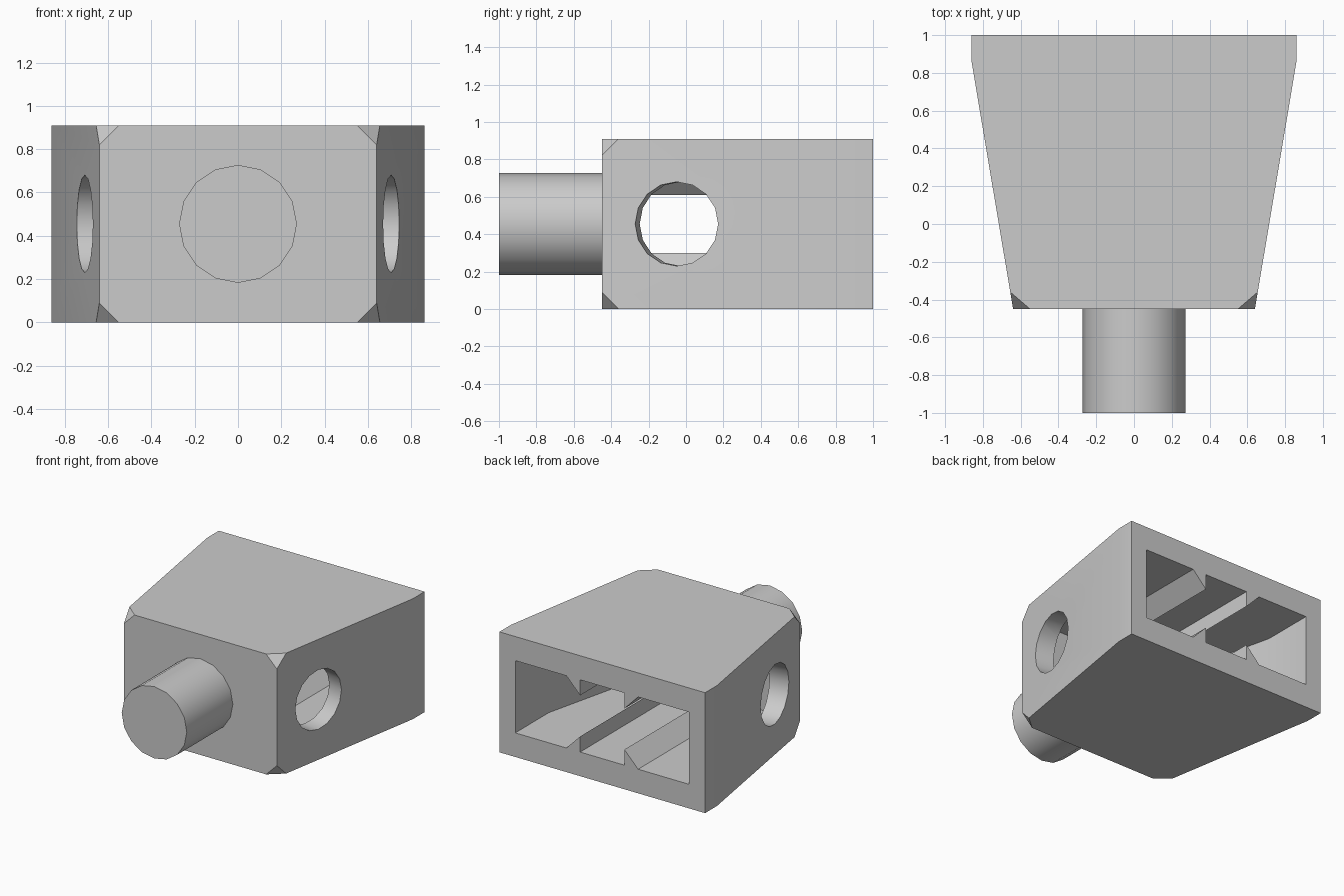
import bpy, bmesh, math
from mathutils import Vector

old = bpy.data.objects.get("Cube")
if old:
    bpy.data.objects.remove(old, do_unlink=True)

MID = 0.455                 # half the block height
TAPER = 0.22 / 1.31         # slope of the side walls
CHAMFER = 0.09

grey = bpy.data.materials.new("light_grey")
grey.use_nodes = True
grey.diffuse_color = (0.6, 0.6, 0.6, 1)
grey.node_tree.nodes["Principled BSDF"].inputs["Base Color"].default_value = (0.6, 0.6, 0.6, 1)


def finish(name, bm):
    bmesh.ops.recalc_face_normals(bm, faces=bm.faces)
    mesh = bpy.data.meshes.new(name)
    bm.to_mesh(mesh)
    bm.free()
    mesh.materials.append(grey)
    obj = bpy.data.objects.new(name, mesh)
    bpy.context.collection.objects.link(obj)
    return obj


def prism(name, outline, direction):
    """Extrude a flat outline along a direction."""
    bm = bmesh.new()
    face = bm.faces.new([bm.verts.new(p) for p in outline])
    extra = bmesh.ops.extrude_face_region(bm, geom=[face])["geom"]
    bmesh.ops.translate(bm, vec=Vector(direction),
                        verts=[v for v in extra if isinstance(v, bmesh.types.BMVert)])
    return finish(name, bm)


def cylinder(name, radius, start, axis):
    """Sixteen-sided cylinder from a start point along an axis."""
    axis = Vector(axis)
    up = Vector((0, 0, 1))
    side = axis.normalized().cross(up)
    ring = [Vector(start) + radius * (math.cos(a) * side + math.sin(a) * up)
            for a in (i * math.tau / 16 for i in range(16))]
    return prism(name, ring, axis)


def subtract(target, cutter):
    cutter.hide_render = True
    mod = target.modifiers.new("cut", 'BOOLEAN')
    mod.operation = 'DIFFERENCE'
    mod.solver = 'EXACT'
    mod.object = cutter
    bpy.context.view_layer.objects.active = target
    bpy.ops.object.modifier_apply(modifier="cut")
    bpy.data.objects.remove(cutter, do_unlink=True)


# Tapered block with its four front corners cut off
bm = bmesh.new()
for sx in (-1, 1):
    for sz in (-1, 1):
        for x, y, z in ((0.64 - CHAMFER, -0.45, MID),
                        (0.64, -0.45, MID - CHAMFER),
                        (0.64 + CHAMFER * TAPER, CHAMFER - 0.45, MID),
                        (0.86, 0.86, MID), (0.86, 1, MID)):
            bm.verts.new((sx * x, y, MID + sz * z))
bmesh.ops.convex_hull(bm, input=bm.verts)
bmesh.ops.dissolve_limit(bm, angle_limit=0.01, verts=bm.verts, edges=bm.edges)
block = finish("block", bm)

# Hollow, open at the back, with pointed ribs left along floor and ceiling
half = [(0.52, -0.27), (0.727, 0.6), (0.727, 1.1)]
outline = half + [(-x, y) for x, y in reversed(half)]
hollow = prism("hollow_cutter", [(x, y, MID - 0.273) for x, y in outline], (0, 0, 0.546))
for sx in (-1, 1):
    for sz in (-1, 1):
        rib = [(0.185, 0.155), (0.185, 0.3), (0.3, 0.3), (0.3, 0.273)]
        subtract(hollow, prism("rib_shape", [(sx * x, -0.4, MID + sz * z) for x, z in rib],
                               (0, 1.7, 0)))
subtract(block, hollow)

# Round side holes, square to the sloping walls
for sx in (-1, 1):
    normal = Vector((sx, -TAPER, 0)).normalized()
    centre = Vector((sx * (0.64 + 0.4 * TAPER), -0.05, MID))
    subtract(block, cylinder("hole_cutter", 0.225, centre + normal * 0.1, normal * -0.35))

# Round stud at the front
stud = cylinder("stud", 0.272, (0, -1, MID), (0, 0.6, 0))

for obj in (block, stud):
    bpy.ops.object.select_all(action='DESELECT')
    obj.select_set(True)
    bpy.context.view_layer.objects.active = obj
    bpy.ops.object.shade_smooth_by_angle(angle=math.radians(30))
